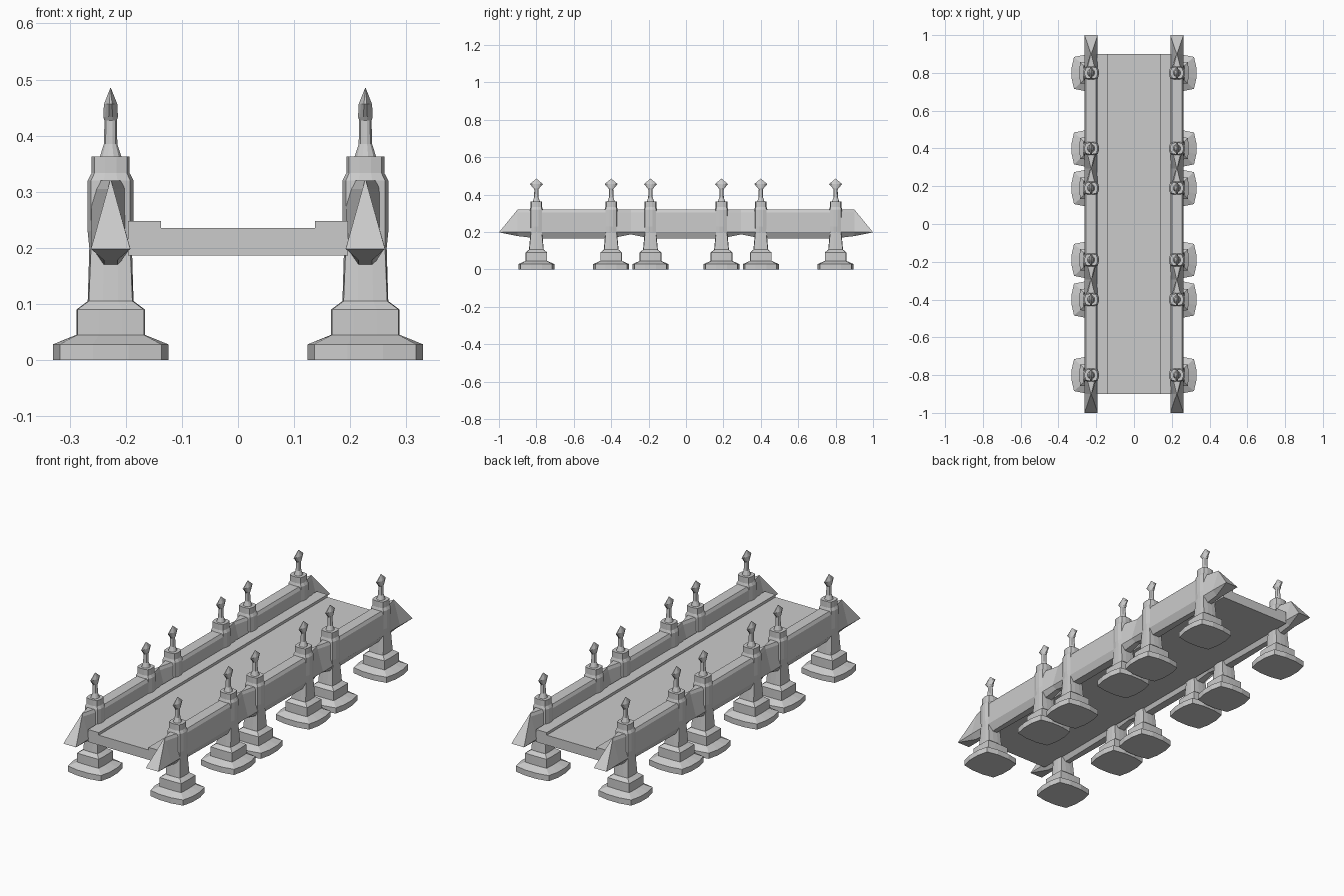
import bpy
import bmesh

cube = bpy.data.objects.get("Cube")
if cube:
    bpy.data.objects.remove(cube, do_unlink=True)

stone = bpy.data.materials.new("grey_stone")
stone.use_nodes = True
grey = (0.6, 0.6, 0.6, 1)
stone.diffuse_color = grey
stone.node_tree.nodes["Principled BSDF"].inputs["Base Color"].default_value = grey

RAIL_X = 0.227


def finish(name, bm, location=(0, 0, 0)):
    bmesh.ops.remove_doubles(bm, verts=bm.verts, dist=0.0002)
    bmesh.ops.recalc_face_normals(bm, faces=bm.faces)
    mesh = bpy.data.meshes.new(name)
    bm.to_mesh(mesh)
    bm.free()
    mesh.materials.append(stone)
    obj = bpy.data.objects.new(name, mesh)
    obj.location = location
    bpy.context.collection.objects.link(obj)
    return obj


def loft(name, rings, location=(0, 0, 0)):
    """Skin a list of equal-length closed rings and cap both ends."""
    bm = bmesh.new()
    rows = [[bm.verts.new(p) for p in ring] for ring in rings]
    n = len(rows[0])
    for a, b in zip(rows, rows[1:]):
        for i in range(n):
            j = (i + 1) % n
            bm.faces.new((a[i], a[j], b[j], b[i]))
    bm.faces.new(rows[0])
    bm.faces.new(rows[-1])
    return finish(name, bm, location)


def box(name, x0, x1, y, z0, z1):
    return loft(name, [[(x0, -y, z), (x1, -y, z), (x1, y, z), (x0, y, z)] for z in (z0, z1)])


def bulged_square(z, hx, hy, k):
    """Square with slightly bowed sides; k sets how far the corners reach."""
    cx, cy = hx * k, hy * k
    m = 0.35
    return [(cx, -cy, z), (hx, -cy * m, z), (hx, cy * m, z),
            (cx, cy, z), (cx * m, hy, z), (-cx * m, hy, z),
            (-cx, cy, z), (-hx, cy * m, z), (-hx, -cy * m, z),
            (-cx, -cy, z), (-cx * m, -hy, z), (cx * m, -hy, z)]


# Height, half width, half depth and corner reach of each pillar level
FOOT = [(0, .103, .096, .88), (.028, .103, .096, .88), (.045, .061, .058, .97),
        (.09, .061, .058, .97), (.105, .041, .040, .95)]
SHAFT = [(.1, .041, .040, .95), (.2, .038, .031, .92), (.23, .041, .035, .85),
         (.32, .041, .035, .85), (.333, .034, .031, .85), (.363, .034, .031, .85)]
FINIAL = [(.36, .020, .020, .75), (.385, .012, .012, .75), (.427, .011, .011, .75),
          (.433, .013, .015, .75), (.456, .012, .035, .6), (.485, .0005, .0005, .75)]

for side, sx in (("right", -1), ("left", 1)):
    for y in (-.8, -.4, -.19, .19, .4, .8):
        for part, levels in (("foot", FOOT), ("shaft", SHAFT), ("finial", FINIAL)):
            loft(f"{side}_pillar_{part}", [bulged_square(*lv) for lv in levels],
                 (sx * RAIL_X, y, 0))


def rail_ring(y, top, shoulder, keel, keel_z):
    right = [(top, .32), (shoulder, .305), (.035, .2), (keel, keel_z)]
    pts = right + [(-x, z) for x, z in reversed(right)]
    return [(x, y, z) for x, z in pts]


def tip_ring(y):
    return [(s * .035, y, .198) for s in (1, 1, 1, 1, -1, -1, -1, -1)]


# Parapets: full beam between pillars, pinched to a ridge at the ends and pairs
half = [rail_ring(0, .026, .034, .02, .166),
        rail_ring(.19, .026, .034, .02, .166),
        rail_ring(.295, .001, .005, .012, .187),
        rail_ring(.4, .026, .034, .02, .166),
        rail_ring(.8, .026, .034, .012, .166),
        rail_ring(.9, .001, .005, .012, .178),
        tip_ring(1)]
mirrored = [[(x, -y, z) for x, y, z in ring] for ring in reversed(half[1:])]
for side, sx in (("right", -1), ("left", 1)):
    loft(f"{side}_parapet", mirrored + half, (sx * RAIL_X, 0, 0))

# Deck with raised kerbs
box("deck", -.196, .196, .9, .186, .235)
box("right_kerb", -.196, -.137, .9, .23, .248)
box("left_kerb", .137, .196, .9, .23, .248)
